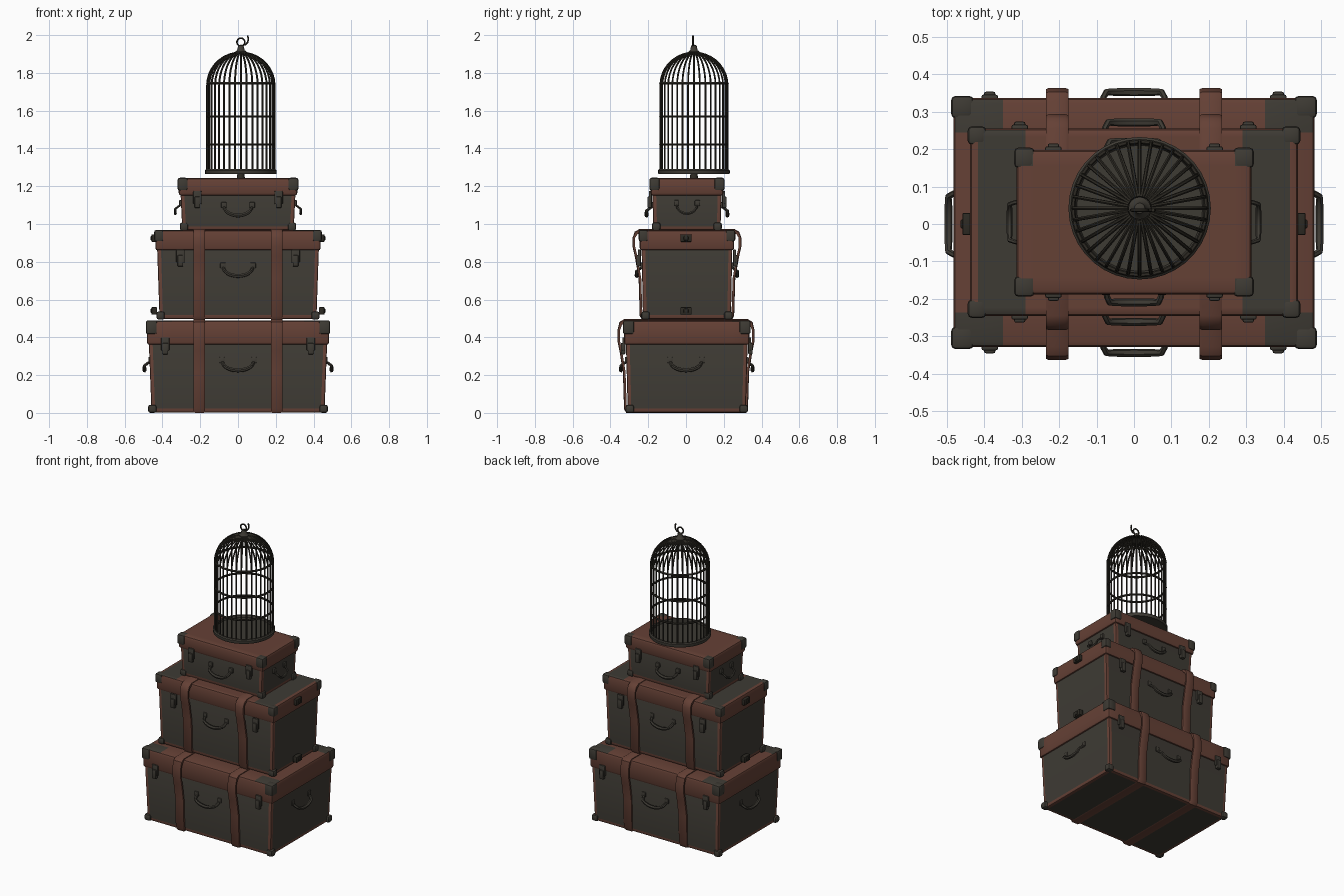
import bpy, bmesh, math
from mathutils import Vector, Matrix

cube = bpy.data.objects.get("Cube")
if cube:
    bpy.data.objects.remove(cube, do_unlink=True)


def material(name, rgb):
    m = bpy.data.materials.new(name)
    m.use_nodes = True
    m.diffuse_color = (*rgb, 1)
    m.node_tree.nodes["Principled BSDF"].inputs["Base Color"].default_value = (*rgb, 1)
    return m


LEATHER = material("brown leather", (0.13, 0.052, 0.036))
CANVAS = material("dark grey canvas", (0.048, 0.043, 0.034))
IRON = material("dark iron", (0.026, 0.023, 0.017))


def finish(obj, *mats):
    for m in mats:
        obj.data.materials.append(m)
    bpy.ops.object.select_all(action='DESELECT')
    obj.select_set(True)
    bpy.context.view_layer.objects.active = obj
    if obj.type == 'CURVE':
        bpy.ops.object.convert(target='MESH')
        obj = bpy.context.view_layer.objects.active
    bpy.ops.object.shade_smooth_by_angle(angle=math.radians(40))
    return obj


def add_bmesh(name, bm, *mats):
    bmesh.ops.recalc_face_normals(bm, faces=bm.faces)
    me = bpy.data.meshes.new(name)
    bm.to_mesh(me)
    bm.free()
    obj = bpy.data.objects.new(name, me)
    bpy.context.collection.objects.link(obj)
    return finish(obj, *mats)


def box_bm(centre, half, bevel):
    bm = bmesh.new()
    bmesh.ops.create_cube(bm, size=2)
    bmesh.ops.scale(bm, vec=half, verts=bm.verts)
    bmesh.ops.translate(bm, vec=centre, verts=bm.verts)
    bmesh.ops.bevel(bm, geom=bm.edges[:], offset=bevel, segments=2, profile=0.5, affect='EDGES')
    return bm


def box(name, centre, half, mat, bevel=0.005):
    return add_bmesh(name, box_bm(centre, half, bevel), mat)


def cut(bm, axis, value):
    normal = Vector((0, 0, 0))
    normal[axis] = 1
    bmesh.ops.bisect_plane(bm, geom=bm.verts[:] + bm.edges[:] + bm.faces[:],
                           plane_co=normal * value, plane_no=normal)


def tube(name, paths, depth, mat, radii=None, cyclic=False):
    cu = bpy.data.curves.new(name, 'CURVE')
    cu.dimensions = '3D'
    cu.bevel_depth = depth
    cu.bevel_resolution = 1
    cu.use_fill_caps = True
    for path in paths:
        sp = cu.splines.new('POLY')
        sp.points.add(len(path) - 1)
        sp.use_cyclic_u = cyclic
        for i, p in enumerate(path):
            sp.points[i].co = (*p, 1)
            sp.points[i].radius = radii[i] if radii else 1
    obj = bpy.data.objects.new(name, cu)
    bpy.context.collection.objects.link(obj)
    return finish(obj, mat)


def case_body(name, hx, hy, z0, z1, yc):
    # canvas box, narrower at the foot, with leather along its edges
    t = 0.02
    bm = box_bm((0, 0, (z0 + z1) / 2), (hx, hy, (z1 - z0) / 2), 0.008)
    for s in (-1, 1):
        cut(bm, 0, s * (hx - t))
        cut(bm, 1, s * (hy - t))
    cut(bm, 2, z0 + t)
    for f in bm.faces:
        c = f.calc_center_median()
        near = (abs(c.x) > hx - t) + (abs(c.y) > hy - t) + (c.z < z0 + t)
        f.material_index = 1 if near >= 2 else 0
    for v in bm.verts:
        k = 1 - 0.03 * (z1 - v.co.z) / (z1 - z0)
        v.co.x *= k
        v.co.y = v.co.y * k + yc
    add_bmesh(name, bm, CANVAS, LEATHER)


def case_lid(name, hx, hy, z0, z1, yc, px, py, rim):
    # leather lid with worn patches on top beyond px and py
    bm = box_bm((0, 0, (z0 + z1) / 2), (hx, hy, (z1 - z0) / 2), 0.014)
    for s in (-1, 1):
        for axis, values in ((0, (px, hx - rim)), (1, (py, hy - rim))):
            for v in values:
                cut(bm, axis, s * v)
    for f in bm.faces:
        c = f.calc_center_median()
        worn = c.z > z1 - 0.003 and px < abs(c.x) < hx - rim and py <= abs(c.y)
        f.material_index = 1 if worn else 0
    bmesh.ops.translate(bm, vec=(0, yc, 0), verts=bm.verts)
    add_bmesh(name, bm, LEATHER, CANVAS)


def corner_caps(name, hx, hy, z0, z1, yc, size):
    for sx in (-1, 1):
        for sy in (-1, 1):
            centre = (sx * (hx - size / 2), yc + sy * (hy - size / 2), (z0 + z1) / 2)
            box(name, centre, (size / 2, size / 2, (z1 - z0) / 2), CANVAS, 0.012)


def handle(name, angle, dist, yc, z, width, thick=0.011):
    # drooping grip between two mounts; angle 0 faces the front
    rot = Matrix.Translation((0, yc, 0)) @ Matrix.Rotation(angle, 4, 'Z')
    path, radii = [], []
    n = 12
    for i in range(n + 1):
        a = math.pi * i / n
        out = 0.036 * min(1, 2.2 * math.sin(a))
        path.append(rot @ Vector((-width * math.cos(a), -dist - out + 0.006,
                                  z + 0.025 - 0.05 * math.sin(a))))
        radii.append(0.65 + 0.35 * math.sin(a))
    tube(name, [path], thick, CANVAS, radii)
    for s in (-1, 1):
        bm = box_bm((s * width, -dist, z + 0.03), (0.014, 0.01, 0.016), 0.004)
        bm.transform(rot)
        add_bmesh(name + "_mount", bm, CANVAS)


def strap(name, x, hy, z0, z1, zl, bulge, yc):
    # closed leather band around the case, swelling over the lid
    half = [(hy - 0.012, z0), (hy, z0 + 0.02), (hy + 0.006, z0 + (zl - z0) * 0.6),
            (hy + bulge * 0.7, zl - 0.03), (hy + bulge, zl + 0.02),
            (hy + bulge, (zl + z1) / 2 + 0.01), (hy + bulge * 0.7, z1 - 0.015), (hy, z1)]
    loop = half + [(-y, z) for y, z in reversed(half)]
    bm = bmesh.new()
    rings = []
    mid = (z0 + z1) / 2
    for dx, inset in ((-0.03, 0.014), (-0.03, 0.003), (-0.022, 0),
                      (0.022, 0), (0.03, 0.003), (0.03, 0.014)):
        ring = []
        for y, z in loop:
            dz = inset if z < mid else -inset
            dz = dz if abs(z - mid) > (z1 - z0) * 0.44 else 0
            ring.append(bm.verts.new((x + dx, yc + y - math.copysign(inset, y), z + dz)))
        rings.append(ring)
    n = len(loop)
    for a, b in zip(rings, rings[1:] + rings[:1]):
        for i in range(n):
            j = (i + 1) % n
            bm.faces.new((a[i], a[j], b[j], b[i]))
    add_bmesh(name, bm, LEATHER)


# name, half width, half depth, foot, lid seam, top, y centre, worn patch, rim, cap size
cases = [
    ("bottom_trunk", 0.482, 0.332, 0.003, 0.36, 0.488, 0.004, (0.35, 0.24), 0.002, 0.06),
    ("middle_trunk", 0.438, 0.250, 0.497, 0.86, 0.967, 0.005, (0.29, 0.0), 0.022, 0.05),
    ("top_suitcase", 0.314, 0.193, 0.968, 1.15, 1.243, 0.005, (0.27, 0.15), 0.002, 0.055),
]
for name, hx, hy, z0, zl, z1, yc, patch, rim, cap in cases:
    case_body(name + "_body", hx - 0.01, hy - 0.01, z0, zl + 0.01, yc)
    case_lid(name + "_lid", hx, hy, zl, z1, yc, *patch, rim)
    corner_caps(name + "_lid_corner", hx + 0.006, hy + 0.006, z1 - cap * 1.2, z1 + 0.002, yc, cap)
    corner_caps(name + "_foot_corner", hx - 0.006, hy - 0.008, z0 - 0.003, z0 + 0.04, yc, 0.045)

# straps on the two trunks
for x in (-0.205, 0.205):
    strap("bottom_trunk_strap", x, 0.328, 0.0, 0.496, 0.36, 0.035, 0.0)
    strap("middle_trunk_strap", x, 0.25, 0.493, 0.974, 0.86, 0.038, 0.005)

# grips on the front, back and ends
for a in (0, math.pi):
    handle("bottom_front_handle", a, 0.318, 0.004, 0.25, 0.085)
    handle("middle_front_handle", a, 0.236, 0.005, 0.75, 0.08)
    handle("top_front_handle", a, 0.184, 0.005, 1.07, 0.075)
    handle("bottom_end_handle", a + math.pi / 2, 0.465, 0.0, 0.25, 0.085)
    handle("top_end_handle", a + math.pi / 2, 0.302, 0.005, 1.08, 0.055, 0.008)

# latches across each lid seam, front and back
for x, d, z, yc in ((0.385, 0.333, 0.365, 0.004), (0.305, 0.252, 0.83, 0.005), (0.215, 0.194, 1.14, 0.005)):
    for sx in (-1, 1):
        for sy in (-1, 1):
            box("latch_plate", (sx * x, yc + sy * d, z), (0.022, 0.008, 0.035), CANVAS)
            box("latch_tongue", (sx * x, yc + sy * (d + 0.004), z - 0.025), (0.015, 0.012, 0.03), CANVAS)

# clasps on the ends of the middle trunk
for sx in (-1, 1):
    for z in (0.925, 0.54):
        box("end_clasp", (sx * 0.443, 0, z), (0.015, 0.03, 0.02), IRON)
        box("end_clasp_knob", (sx * 0.455, 0, z), (0.008, 0.012, 0.012), IRON)

# birdcage
CX, CY, R = 0.015, 0.042, 0.178


def lathe(name, profile, mat, steps=36):
    bm = bmesh.new()
    vs = [bm.verts.new((CX + r, CY, z)) for r, z in profile]
    edges = [bm.edges.new(p) for p in zip(vs, vs[1:])]
    bmesh.ops.spin(bm, geom=vs + edges, cent=(CX, CY, 0), axis=(0, 0, 1),
                   angle=math.tau, steps=steps)
    bmesh.ops.remove_doubles(bm, verts=bm.verts, dist=0.0001)
    return add_bmesh(name, bm, mat)


lathe("cage_foot", [(0, 1.24), (0.022, 1.24), (0.018, 1.27), (0, 1.27)], IRON, 12)
lathe("cage_base", [(0, 1.264), (0.188, 1.264), (0.19, 1.27), (0.19, 1.284), (0.184, 1.29),
                    (0.172, 1.29), (0.168, 1.278), (0, 1.278)], CANVAS)
lathe("cage_cap", [(0, 1.9), (0.03, 1.9), (0.03, 1.912), (0.02, 1.92), (0.014, 1.945), (0, 1.95)], CANVAS, 16)

dome = [(R * math.cos(a), 1.735 + 0.173 * math.sin(a))
        for a in (math.radians(10 * i) for i in range(9))]
bars = []
for i in range(36):
    a = math.tau * i / 36
    bars.append([(CX + r * math.cos(a), CY + r * math.sin(a), z) for r, z in [(R, 1.275)] + dome])
tube("cage_bars", bars, 0.0052, IRON)

hoops = []
for z in (1.42, 1.57, 1.745):
    hoops.append([(CX + R * math.cos(math.tau * i / 36), CY + R * math.sin(math.tau * i / 36), z)
                  for i in range(36)])
tube("cage_hoops", hoops, 0.0065, IRON, cyclic=True)

# hanging ring and hook
ring = [(CX + 0.021 * math.cos(math.tau * i / 16), CY - 0.005, 1.963 + 0.021 * math.sin(math.tau * i / 16))
        for i in range(16)]
tube("cage_ring", [ring], 0.005, IRON, cyclic=True)
hook = [(CX + dx, CY - 0.005, z) for dx, z in
        ((0.012, 1.948), (0.026, 1.95), (0.036, 1.962), (0.04, 1.978), (0.036, 1.998))]
tube("cage_hook", [hook], 0.005, IRON)
